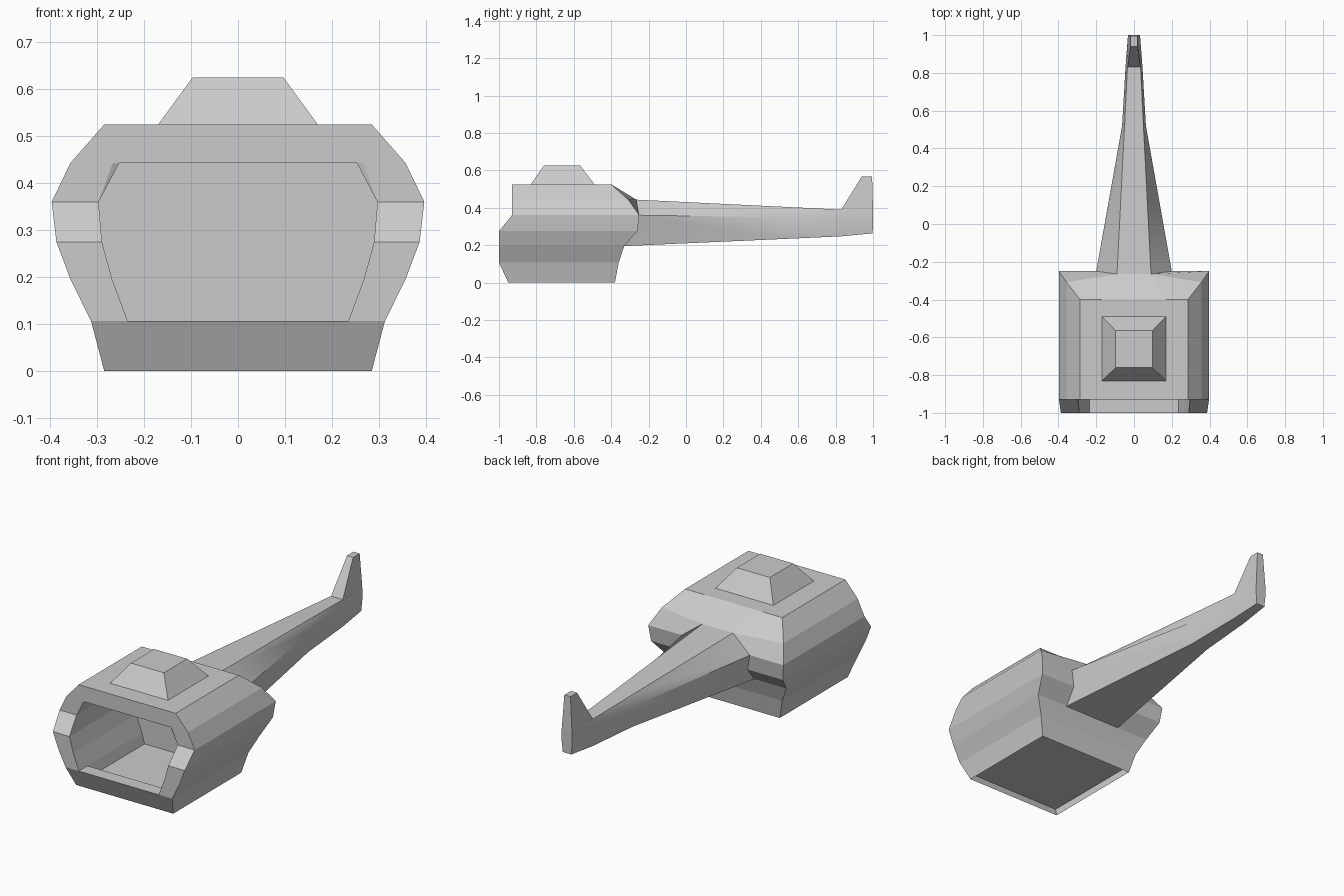
import bpy
from math import radians

if "Cube" in bpy.data.objects:
    bpy.data.objects.remove(bpy.data.objects["Cube"])


def loft(name, rings, skip=(), cap_start=True, cap_end=True):
    """Skin matching rings; skip holds (ring, segment) pairs left open."""
    n = len(rings[0])
    verts = [p for r in rings for p in r]
    faces = []
    for i in range(len(rings) - 1):
        for j in range(n):
            if (i, j) not in skip:
                k = (j + 1) % n
                faces.append((i*n + j, i*n + k, (i+1)*n + k, (i+1)*n + j))
    if cap_start:
        faces.append(tuple(reversed(range(n))))
    if cap_end:
        faces.append(tuple(range(len(verts) - n, len(verts))))
    mesh = bpy.data.meshes.new(name)
    mesh.from_pydata(verts, [], faces)
    mesh.validate()
    ob = bpy.data.objects.new(name, mesh)
    bpy.context.collection.objects.link(ob)
    return ob


def rect(z, w, y0, y1, w1=None):
    w1 = w if w1 is None else w1
    return [(-w, y0, z), (w, y0, z), (w1, y1, z), (-w1, y1, z)]


def mirrored(half):
    """Close a half outline by mirroring it across x = 0."""
    return half + [(-x, y, z) for x, y, z in reversed(half)]


# Cabin skin: z, half width, front y, opening half width, corner back y, middle back y, middle half width
levels = [
    (0.000, 0.285, -0.95, 0.220, -0.380, -0.380, 0.17),
    (0.106, 0.313, -1.00, 0.235, -0.360, -0.360, 0.17),
    (0.195, 0.357, -1.00, 0.268, -0.330, -0.330, 0.17),
    (0.275, 0.387, -1.00, 0.290, -0.260, -0.260, 0.19),
    (0.360, 0.397, -0.93, 0.297, -0.250, -0.250, 0.20),
    (0.443, 0.357, -0.93, 0.267, -0.308, -0.265, 0.09),
    (0.525, 0.285, -0.93, 0.200, -0.400, -0.400, 0.17),
]
rings = [[(w, yf, z), (w, yb, z), (t, yc, z), (-t, yc, z),
          (-w, yb, z), (-w, yf, z), (-o, yf, z), (o, yf, z)]
         for z, w, yf, o, yb, yc, t in levels]
loft("cabin", rings, skip={(i, 6) for i in range(1, 5)}, cap_start=False)

# Underside, recessed a little above the lower rim
loft("underside", [rect(0.05, 0.298, -0.973, -0.371)], cap_end=False)

# Cabin interior: the opening outline pushed straight back, floor dropping behind a front sill
opening = [(o, yf, z) for z, w, yf, o, *rest in levels[1:6]]


def room(y, floor, top):
    half = [(0.22, opening[0][1] if y is None else y, floor)]
    half += [(x, yf if y is None else y, z) for x, yf, z in opening]
    half[-1] = (top, half[-1][1], half[-1][2])
    return mirrored(half)


loft("interior", [room(None, 0.106, 0.267), room(-0.927, 0.106, 0.253),
                  room(-0.925, 0.052, 0.253), room(-0.47, 0.052, 0.253)],
     cap_start=False)

# Rotor housing on the roof
loft("rotor_housing", [rect(0.525, 0.17, -0.83, -0.49),
                       rect(0.625, 0.097, -0.76, -0.565)], cap_start=False)


# Tail boom: six-sided sections, each edge given as (y, z, half width)
def section(bottom, middle, top):
    return mirrored([(w, y, z) for y, z, w in (bottom, middle, top)])[::-1]


boom = loft("tail_boom", [
    section((-0.33, 0.195, 0.17), (-0.25, 0.36, 0.20), (-0.265, 0.443, 0.09)),
    section((0.52, 0.233, 0.048), (0.52, 0.349, 0.063), (0.52, 0.405, 0.05)),
    section((0.83, 0.247, 0.035), (0.83, 0.344, 0.045), (0.83, 0.39, 0.035)),
    section((0.998, 0.263, 0.025), (1.0, 0.34, 0.032), (1.0, 0.385, 0.03)),
], cap_start=False)
boom.data.shade_smooth()
boom.data.set_sharp_from_angle(angle=radians(30))

# Upright tail fin
loft("tail_fin", [rect(0.385, 0.035, 0.827, 1.0, 0.03),
                  rect(0.567, 0.018, 0.94, 0.995)], cap_start=False)
